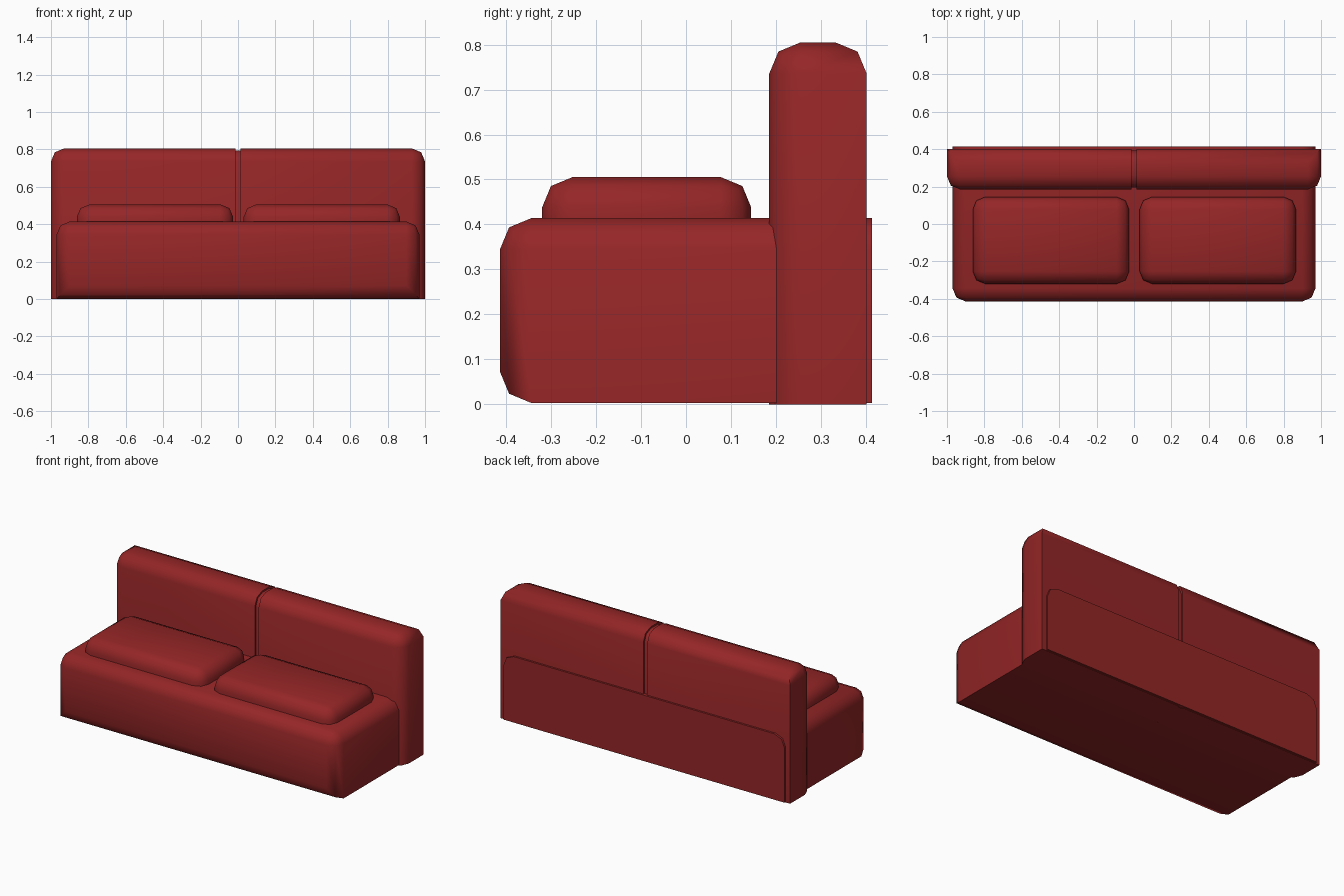
import bpy
import bmesh
import math
from mathutils import Vector

old = bpy.data.objects.get("Cube")
if old:
    bpy.data.objects.remove(old, do_unlink=True)

# Single upholstery colour
fabric = bpy.data.materials.new("dark_red_fabric")
fabric.use_nodes = True
red = (0.30, 0.019, 0.02, 1)
fabric.diffuse_color = red
shader = fabric.node_tree.nodes["Principled BSDF"]
shader.inputs["Base Color"].default_value = red
shader.inputs["Roughness"].default_value = 0.8


def padded_box(name, low, high, radius, rounded):
    """Box whose edges are rounded where rounded(sx, sy, sz) holds;
    the signs tell which sides the edge lies on."""
    low, high = Vector(low), Vector(high)
    centre, size = (low + high) / 2, high - low
    bm = bmesh.new()
    bmesh.ops.create_cube(bm, size=1)
    edges = []
    for edge in bm.edges:
        middle = (edge.verts[0].co + edge.verts[1].co) / 2
        if rounded(*[round(2 * c) for c in middle]):
            edges.append(edge)
    for vert in bm.verts:
        vert.co = centre + Vector(a * b for a, b in zip(vert.co, size))
    bmesh.ops.bevel(bm, geom=edges, offset=radius, segments=2,
                    profile=0.5, affect='EDGES', clamp_overlap=False)
    bmesh.ops.recalc_face_normals(bm, faces=bm.faces)
    mesh = bpy.data.meshes.new(name)
    bm.to_mesh(mesh)
    bm.free()
    mesh.materials.append(fabric)
    obj = bpy.data.objects.new(name, mesh)
    bpy.context.collection.objects.link(obj)
    bpy.ops.object.select_all(action='DESELECT')
    obj.select_set(True)
    bpy.context.view_layer.objects.active = obj
    bpy.ops.object.shade_smooth_by_angle(angle=math.radians(60))
    return obj


# Base: rounded all round the front and along the top sides
padded_box("seat_base", (-0.97, -0.414, 0.003), (0.97, 0.414, 0.414), 0.07,
           lambda x, y, z: y < 0 or (z > 0 and x != 0))

# Recessed seam between the two backrest halves
padded_box("backrest_seam", (-0.02, 0.195, 0), (0.02, 0.392, 0.795), 0.065,
           lambda x, y, z: z > 0 and x == 0)

for label, side in (("left", 1), ("right", -1)):
    # Backrest half: rounded top and outer front edge
    inner, outer = 0.013 * side, side
    padded_box("backrest_" + label,
               (min(inner, outer), 0.185, 0), (max(inner, outer), 0.402, 0.805),
               0.07,
               lambda x, y, z: (z > 0 and x != -side)
               or (x == side and y < 0))

    # Seat cushion: rounded top and corners
    middle = 0.446 * side + 0.002
    padded_box("seat_cushion_" + label,
               (middle - 0.418, -0.32, 0.40), (middle + 0.418, 0.145, 0.505),
               0.067, lambda x, y, z: z >= 0)
